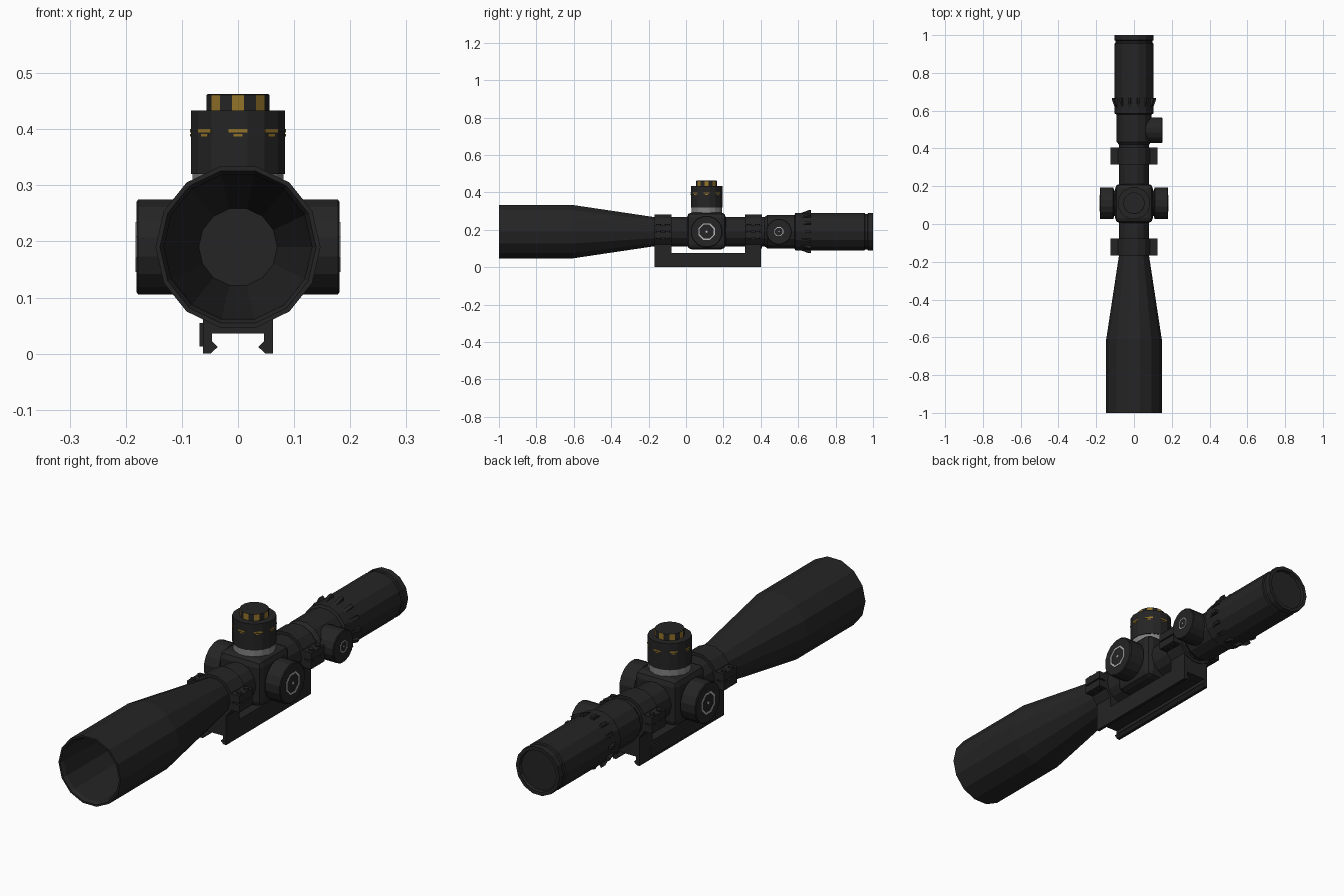
import bpy, bmesh, math
from mathutils import Matrix, Vector

cube = bpy.data.objects.get("Cube")
if cube:
    bpy.data.objects.remove(cube, do_unlink=True)


def material(name, rgb):
    m = bpy.data.materials.new(name)
    m.use_nodes = True
    m.diffuse_color = (*rgb, 1)
    bsdf = m.node_tree.nodes["Principled BSDF"]
    bsdf.inputs["Base Color"].default_value = (*rgb, 1)
    bsdf.inputs["Roughness"].default_value = 0.6
    return m


BLACK = material("matte black", (0.018, 0.018, 0.018))
GOLD = material("gold", (0.30, 0.175, 0.022))
GREY = material("ring grey", (0.22, 0.22, 0.22))
WHITE = material("marking grey", (0.48, 0.48, 0.48))

AXIS_Z = 0.19      # height of the optical axis
TURRET_Y = 0.11    # turret position along the tube
KNOB_Y = 0.497

# Maps (u, v, along) to x, y, z for each axis
MAP = {"X": lambda u, v, w: (w, u, v),
       "Y": lambda u, v, w: (u, w, v),
       "Z": lambda u, v, w: (u, v, w)}


def finish(name, bm, mats, matrix=None):
    bmesh.ops.recalc_face_normals(bm, faces=bm.faces)
    me = bpy.data.meshes.new(name)
    bm.to_mesh(me)
    bm.free()
    for m in mats:
        me.materials.append(m)
    ob = bpy.data.objects.new(name, me)
    bpy.context.collection.objects.link(ob)
    if matrix is not None:
        ob.matrix_world = matrix
    return ob


def lathe(name, profile, n, axis, centre=(0, 0, 0), mat=BLACK, turn=0.0, closed=False):
    """Revolve (radius, along) points; closed makes a hollow ring, else ends are capped."""
    bm = bmesh.new()
    rings = []
    for r, t in profile:
        angles = [2 * math.pi * (i + turn) / n for i in range(n)]
        rings.append([bm.verts.new(Vector(MAP[axis](r * math.cos(a), r * math.sin(a), t))
                                   + Vector(centre)) for a in angles])
    pairs = list(zip(rings, rings[1:]))
    if closed:
        pairs.append((rings[-1], rings[0]))
    else:
        bm.faces.new(rings[0])
        bm.faces.new(rings[-1])
    for a, b in pairs:
        for i in range(n):
            j = (i + 1) % n
            bm.faces.new((a[i], a[j], b[j], b[i]))
    return finish(name, bm, [mat])


def prism(name, poly, lo, hi, axis, mat=BLACK, matrix=None):
    bm = bmesh.new()
    a = [bm.verts.new(MAP[axis](u, v, lo)) for u, v in poly]
    b = [bm.verts.new(MAP[axis](u, v, hi)) for u, v in poly]
    bm.faces.new(a)
    bm.faces.new(b)
    for i in range(len(poly)):
        j = (i + 1) % len(poly)
        bm.faces.new((a[i], a[j], b[j], b[i]))
    return finish(name, bm, [mat], matrix)


def box(name, x, y, z, mat=BLACK, matrix=None):
    return prism(name, [(x[0], y[0]), (x[1], y[0]), (x[1], y[1]), (x[0], y[1])],
                 z[0], z[1], "Z", mat, matrix)


# Scope body: hollow objective bell, main tube and eyepiece
lathe("scope_body", [
    (0.070, -0.25), (0.130, -0.61), (0.132, -0.985), (0.139, -1.0), (0.147, -1.0),
    (0.147, -0.61), (0.080, -0.17), (0.080, 0.42), (0.092, 0.435), (0.092, 0.58),
    (0.103, 0.585), (0.103, 0.955), (0.098, 0.958), (0.098, 0.970), (0.103, 0.973),
    (0.103, 1.0), (0.088, 1.0), (0.085, 0.988)], 14, "Y", (0, 0, AXIS_Z))

# Zoom ring fins
for i in range(14):
    turn = Matrix.Translation((0, 0, AXIS_Z)) @ Matrix.Rotation(2 * math.pi * (i + 0.5) / 14, 4, "Y")
    prism(f"zoom_fin_{i + 1}", [(0.60, 0.095), (0.655, 0.116), (0.668, 0.116), (0.668, 0.095)],
          -0.007, 0.007, "X", BLACK, turn)

# Turret housing
housing = box("turret_housing", (-0.1, 0.1), (0.005, 0.213), (0.095, 0.293))
bevel = housing.modifiers.new("bevel", "BEVEL")
bevel.width = 0.026
bevel.segments = 2


def dial_mark(name, x, side, y, r):
    """Octagonal ring and centre dot on an outward-facing dial."""
    t0, t1 = side * (x - 0.002), side * (x + 0.002)
    c = (0, y, AXIS_Z)
    lathe(name + "_ring", [(r, t0), (r, t1), (r * 0.84, t1), (r * 0.84, t0)], 8, "X", c,
          WHITE, 0.5, True)
    lathe(name + "_dot", [(r * 0.13, t0), (r * 0.13, t1)], 8, "X", c, WHITE)


# Side turrets
for side, label in ((1, "left"), (-1, "right")):
    lathe(f"{label}_turret", [(0.070, side * 0.08), (0.070, side * 0.105), (0.086, side * 0.11),
                              (0.086, side * 0.178), (0.082, side * 0.181)],
          16, "X", (0, TURRET_Y, AXIS_Z), BLACK, 0.5)
    dial_mark(f"{label}_turret_mark", 0.181, side, TURRET_Y, 0.048)

# Illumination knob
lathe("illumination_knob", [(0.069, 0.05), (0.069, 0.147), (0.066, 0.15)], 16, "X",
      (0, KNOB_Y, AXIS_Z), BLACK, 0.5)
dial_mark("knob_mark", 0.15, 1, KNOB_Y, 0.026)

# Top turret with its grey base ring
top = (0, TURRET_Y, 0)
lathe("top_turret_ring", [(0.083, 0.28), (0.083, 0.32)], 16, "Z", top, GREY, 0.5)
lathe("top_turret", [(0.0855, 0.32), (0.0855, 0.433)], 16, "Z", top, BLACK, 0.5)

# Turret cap with alternating gold sides
cap = lathe("turret_cap", [(0.057, 0.43), (0.057, 0.461), (0.054, 0.463)], 16, "Z", top, BLACK, 0.5)
cap.data.materials.append(GOLD)
for f in cap.data.polygons:
    if abs(f.normal.z) < 0.1:
        step = round(math.atan2(f.normal.y, f.normal.x) / (math.pi / 8))
        f.material_index = 1 if step % 2 == 0 else 0

# Gold index marks around the top turret
for i in range(8):
    turn = Matrix.Translation(top) @ Matrix.Rotation(i * math.pi / 4, 4, "Z")
    box(f"index_bar_{i + 1}", (-0.0165, 0.0165), (-0.0855, -0.082), (0.394, 0.400), GOLD, turn)
    box(f"index_tick_{i + 1}", (-0.008, 0.008), (-0.0855, -0.082), (0.387, 0.391), GOLD, turn)

# Mount base with a grooved rail clamp underneath
half = [(0.046, 0.036), (0.046, 0.022), (0.036, 0.012), (0.049, 0.0), (0.062, 0.0), (0.062, 0.075)]
prism("mount_base", half + [(-x, z) for x, z in reversed(half)], -0.168, 0.402, "Y")
box("clamp_plate", (-0.069, -0.06), (-0.10, 0.33), (0.013, 0.055))

# Mount rings: post, split ring, flanges and screws
for label, y0, y1 in (("front", -0.168, -0.078), ("rear", 0.315, 0.405)):
    box(f"{label}_mount_post", (-0.062, 0.062), (y0, min(y1, 0.402)), (0.07, 0.13))
    lathe(f"{label}_mount_ring", [(0.093, y0), (0.093, y1)], 14, "Y", (0, 0, AXIS_Z))
    for side, tag in ((1, "left"), (-1, "right")):
        xs = sorted((side * 0.08, side * 0.124))
        box(f"{label}_{tag}_lower_flange", xs, (y0, y1), (0.155, 0.187))
        box(f"{label}_{tag}_upper_flange", xs, (y0, y1), (0.193, 0.225))
        for k, y in enumerate((y0 + 0.022, y1 - 0.022)):
            lathe(f"{label}_{tag}_screw_{k + 1}", [(0.011, 0.15), (0.011, 0.232)], 8, "Z",
                  (side * 0.109, y, 0))
